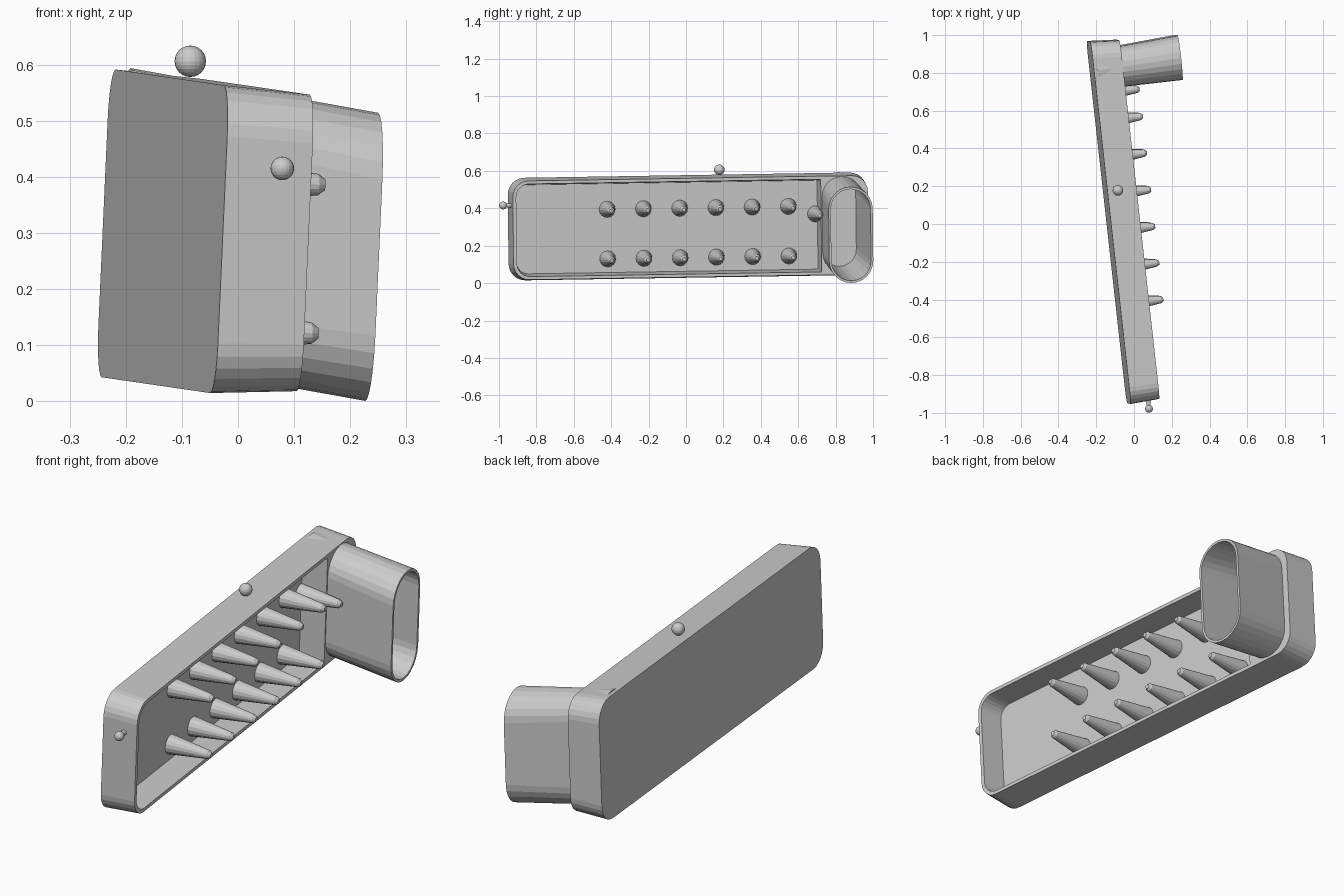
import bpy, bmesh, math
from mathutils import Vector, Matrix

if "Cube" in bpy.data.objects:
    bpy.data.objects.remove(bpy.data.objects["Cube"])

grey = bpy.data.materials.new("plain_grey")
grey.diffuse_color = (0.6, 0.6, 0.6, 1)
grey.use_nodes = True
grey.node_tree.nodes["Principled BSDF"].inputs["Base Color"].default_value = grey.diffuse_color

# Leaning frame of the tray: U along its length, H up, D out of the opening
U = Vector((-0.11, 0.99, 0.016)).normalized()
H = Vector((0.045, -0.011, 1.0))
H = (H - U * H.dot(U)).normalized()
D = U.cross(H)
BACK = Vector((-0.134, 0.008, 0.303))


def at(u, h, d):
    return BACK + U * u + H * h + D * d


def rounded(u0, u1, h, r0, r1, steps=6):
    """Rounded rectangle in the U-H plane, r0 / r1 = corner radius at each end."""
    pts = []
    for cu, ch, r, a0 in ((u1, h, r1, 0), (u0, h, r0, 90), (u0, -h, r0, 180), (u1, -h, r1, 270)):
        su, sh = (1 if cu == u1 else -1), (1 if ch > 0 else -1)
        for i in range(steps + 1):
            a = math.radians(a0 + 90 * i / steps)
            pts.append((cu - su * r + r * math.cos(a), ch - sh * r + r * math.sin(a)))
    return pts


def make(name, bm):
    bmesh.ops.remove_doubles(bm, verts=bm.verts, dist=1e-5)
    bmesh.ops.recalc_face_normals(bm, faces=bm.faces)
    me = bpy.data.meshes.new(name)
    bm.to_mesh(me)
    bm.free()
    me.materials.append(grey)
    ob = bpy.data.objects.new(name, me)
    bpy.context.collection.objects.link(ob)
    return ob


def loft(name, rings, ring_closed=False):
    """Skin matching rings; cap the ends, or join last ring to first."""
    bm = bmesh.new()
    rows = [[bm.verts.new(p) for p in ring] for ring in rings]
    n = len(rows[0])
    pairs = list(zip(rows, rows[1:]))
    if ring_closed:
        pairs.append((rows[-1], rows[0]))
    for a, b in pairs:
        for i in range(n):
            j = (i + 1) % n
            bm.faces.new((a[i], a[j], b[j], b[i]))
    if not ring_closed:
        bm.faces.new(rows[0])
        bm.faces.new(rows[-1])
    return make(name, bm)


def tray_ring(u0, u1, h, r0, r1, d):
    return [at(u, v, d) for u, v in rounded(u0, u1, h, r0, r1)]


# Pipe cross-sections: centre, half width, half height
P0, P1 = Vector((-0.203, 0.816, 0.337)), Vector((0.238, 0.882, 0.2575))


def pipe_ring(t, inset=0.0):
    c = P0.lerp(P1, t)
    w, h = 0.103 + 0.0155 * t - inset, 0.257 - inset
    return [c + U * u + H * v for u, v in rounded(-w, w, h, w - 1e-3, w - 1e-3)]


# Tray body with slight draft
tray = loft("tray", [tray_ring(-0.965, 0.965, 0.2745, 0.09, 0.09, 0.0),
                     tray_ring(-0.955, 0.955, 0.2645, 0.085, 0.085, 0.155)])

# Cutters: open cavity and pipe bore
cavity = loft("cavity_cutter", [tray_ring(-0.925, 0.695, 0.238, 0.06, 0.004, 0.04),
                                tray_ring(-0.937, 0.702, 0.248, 0.07, 0.004, 0.155),
                                tray_ring(-0.937, 0.702, 0.248, 0.07, 0.004, 0.2)])
bore = loft("bore_cutter", [pipe_ring(0.02, 0.006), pipe_ring(0.9, 0.006)])
for cutter in (cavity, bore):
    mod = tray.modifiers.new(cutter.name, 'BOOLEAN')
    mod.object, mod.operation, mod.solver = cutter, 'DIFFERENCE', 'EXACT'
    cutter.hide_render = True
bpy.context.view_layer.update()
cut_mesh = bpy.data.meshes.new_from_object(
    tray.evaluated_get(bpy.context.evaluated_depsgraph_get()))
tray.modifiers.clear()
tray.data = cut_mesh
for cutter in (cavity, bore):
    bpy.data.objects.remove(cutter)

# Hollow slanted pipe with a closed bottom
bm_rings = [pipe_ring(0), pipe_ring(1), pipe_ring(1, 0.012), pipe_ring(0.03, 0.012)]
loft("pipe", bm_rings)


# Tapered pegs on the tray floor
def peg(name, u, h):
    rings = []
    for d, r in ((0.03, 0.045), (0.226, 0.019), (0.238, 0.010)):
        rings.append([at(u + r * math.cos(a), h + r * math.sin(a), d)
                      for a in (2 * math.pi * i / 16 for i in range(16))])
    loft(name, rings)


for i in range(6):
    peg(f"upper_peg_{i + 1}", -0.435 + 0.195 * i, 0.10)
    peg(f"lower_peg_{i + 1}", -0.435 + 0.195 * i, -0.165)
peg("pipe_side_peg", 0.685, 0.058)


# Small balls on the top and front end
def ball(name, pos, r):
    bm = bmesh.new()
    bmesh.ops.create_uvsphere(bm, u_segments=20, v_segments=12, radius=r,
                              matrix=Matrix.Translation(pos))
    make(name, bm)


ball("top_ball", (-0.085, 0.178, 0.606), 0.028)
ball("front_ball", (0.079, -0.978, 0.415), 0.021)
tip, root = Vector((0.079, -0.978, 0.415)), Vector((0.075, -0.935, 0.415))
loft("front_ball_stem", [[c + Vector((0.011 * math.cos(a), 0, 0.011 * math.sin(a)))
                          for a in (2 * math.pi * i / 12 for i in range(12))] for c in (root, tip)])
